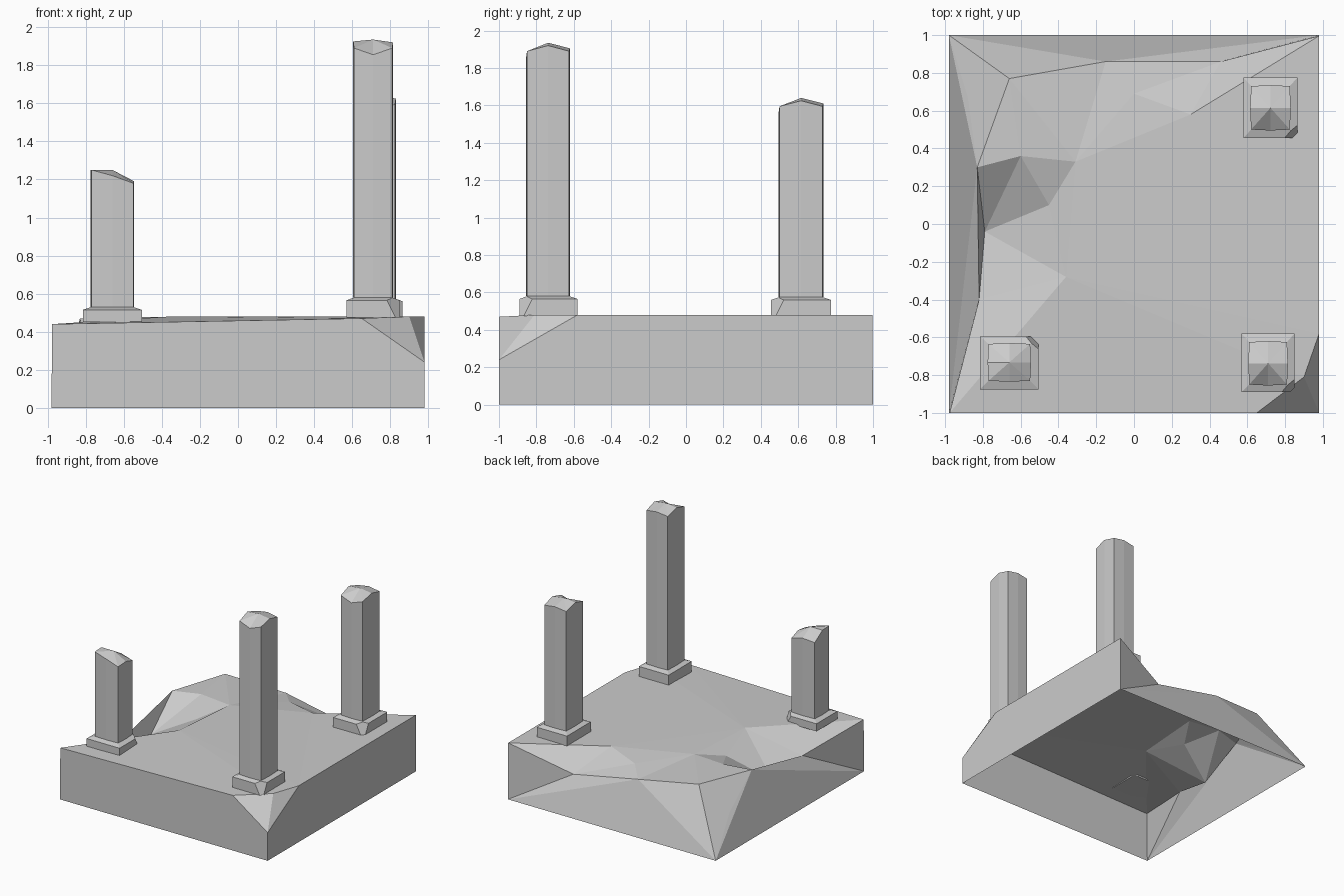
import bpy, bmesh
from mathutils import Vector
from mathutils.geometry import delaunay_2d_cdt

cube = bpy.data.objects.get("Cube")
if cube:
    bpy.data.objects.remove(cube, do_unlink=True)

stone = bpy.data.materials.new("grey stone")
stone.use_nodes = True
GREY = (0.6, 0.6, 0.6, 1)
stone.diffuse_color = GREY
stone.node_tree.nodes["Principled BSDF"].inputs["Base Color"].default_value = GREY


def finish(bm, name):
    mesh = bpy.data.meshes.new(name)
    bm.to_mesh(mesh)
    bm.free()
    mesh.materials.append(stone)
    obj = bpy.data.objects.new(name, mesh)
    bpy.context.collection.objects.link(obj)
    return obj


# Eroded ground block: named surface points, open underneath
X = 0.98
POINTS = {
    "back_left": (-X, 1, 0), "back_right": (X, 1, 0), "front_left": (-X, -1, 0),
    "back_right_top": (X, 0.996, 0.48), "front_left_top": (-X + 0.004, -1, 0.44),
    "chip_front": (0.65, -1, 0.47), "chip_low": (X, -1, 0.24),
    "chip_side": (X, -0.58, 0.48), "chip_inner": (0.9, -0.81, 0.48),
    "back_dip": (0.46, 0.86, 0.3), "back_mid": (-0.15, 0.86, 0.42),
    "back_hill": (-0.66, 0.77, 0.48), "slope_top": (0.3, 0.58, 0.475),
    "slope_mid": (0, 0.69, 0.45), "left_low": (-0.88, 0.67, 0.26),
    "left_hill": (-0.83, 0.3, 0.47), "gully_mouth": (-0.79, -0.04, 0.24),
    "left_bank": (-0.82, -0.4, 0.32), "gully_back": (-0.6, 0.36, 0.48),
    "gully_head": (-0.31, 0.33, 0.475), "gully_floor": (-0.45, 0.1, 0.41),
    "bank_top": (-0.36, -0.28, 0.48),
}
CREASES = [
    ("back_left", "back_hill"), ("back_left", "left_hill"),
    ("back_right_top", "slope_top"), ("back_right_top", "back_dip"),
    ("back_dip", "back_mid"), ("back_mid", "back_hill"),
    ("back_hill", "left_hill"), ("left_hill", "gully_mouth"),
    ("left_hill", "gully_back"), ("gully_back", "gully_head"),
    ("gully_head", "slope_mid"), ("gully_head", "slope_top"),
    ("gully_mouth", "gully_back"), ("gully_mouth", "gully_floor"),
    ("gully_floor", "gully_head"), ("gully_floor", "bank_top"),
    ("bank_top", "gully_head"), ("bank_top", "gully_mouth"),
    ("gully_mouth", "left_bank"), ("left_bank", "front_left_top"),
    ("bank_top", "front_left_top"), ("bank_top", "chip_inner"),
    ("chip_front", "chip_inner"), ("chip_inner", "chip_side"),
    ("chip_inner", "chip_low"),
]


def make_ground():
    names = list(POINTS)
    flat = [Vector(p[:2]) for p in POINTS.values()]
    edges = [(names.index(a), names.index(b)) for a, b in CREASES]
    result = delaunay_2d_cdt(flat, edges, [], 0, 1e-5)
    coords, faces, origins = result[0], result[2], result[3]
    bm = bmesh.new()
    made, lookup = [], {}
    for co, origin in zip(coords, origins):
        z = POINTS[names[origin[0]]][2] if origin else 0.47
        v = bm.verts.new((co.x, co.y, z))
        made.append(v)
        if origin:
            lookup[names[origin[0]]] = v
    for f in faces:
        face = bm.faces.new([made[i] for i in f])
        face.normal_update()
        if face.normal.z < 0:
            face.normal_flip()
    # Upright front and right walls
    corner = bm.verts.new((X, -1, 0))
    front = ["chip_low", "chip_front", "front_left_top", "front_left"]
    right = ["back_right", "back_right_top", "chip_side", "chip_low"]
    for wall in (front, right):
        bm.faces.new([corner] + [lookup[n] for n in wall])
    finish(bm, "ground_block")


def ring(bm, x0, x1, y0, y1, heights, bulge=0.0):
    """Eight points round a rectangle; heights is a 3x3 grid, front row first."""
    cx, cy = (x0 + x1) / 2, (y0 + y1) / 2
    order = [(0, 0), (1, 0), (2, 0), (2, 1), (2, 2), (1, 2), (0, 2), (0, 1)]
    verts = []
    for i, j in order:
        x, y = (x0, cx, x1)[i], (y0, cy, y1)[j]
        if i == 1:
            y += bulge * (j - 1)
        if j == 1:
            x += bulge * (i - 1)
        verts.append(bm.verts.new((x, y, heights[j][i])))
    return verts


def bridge(bm, low, high):
    for k in range(len(low)):
        n = (k + 1) % len(low)
        bm.faces.new((low[k], low[n], high[n], high[k]))


def level(z):
    return [[z] * 3] * 3


def make_pillar(name, shaft, plinth, z_low, z_high, top, chip_y):
    # Shaft with a worn faceted top
    bm = bmesh.new()
    low = ring(bm, *shaft, level(z_high), 0.005)
    high = ring(bm, *shaft, top, 0.005)
    bridge(bm, low, high)
    x0, x1, y0, y1 = shaft
    peak = bm.verts.new(((x0 + x1) / 2, (y0 + y1) / 2, top[1][1]))
    for k in range(8):
        bm.faces.new((high[k], high[(k + 1) % 8], peak))
    finish(bm, name + "_shaft")

    # Plinth with sloped shoulders and one broken corner
    bm = bmesh.new()
    base = ring(bm, *plinth, level(z_low))
    rim = ring(bm, *plinth, level(z_high - 0.015))
    neck = ring(bm, *shaft, level(z_high))
    bridge(bm, base, rim)
    bridge(bm, rim, neck)
    bm.faces.new(reversed(base))
    bm.faces.new(neck)
    px, py = plinth[1], plinth[2] if chip_y < 0 else plinth[3]
    cut = bmesh.ops.bisect_plane(
        bm, geom=bm.verts[:] + bm.edges[:] + bm.faces[:],
        plane_co=(px - 0.055, py, z_high - 0.04),
        plane_no=(1, chip_y, 0.5), clear_outer=True)
    rim_edges = [e for e in cut["geom_cut"] if isinstance(e, bmesh.types.BMEdge)]
    bmesh.ops.holes_fill(bm, edges=rim_edges)
    bmesh.ops.recalc_face_normals(bm, faces=bm.faces)
    finish(bm, name + "_plinth")


def gable(z):
    eave = z - 0.045
    return [[eave, z - 0.08, eave], [z - 0.01, z, z - 0.015], [eave, z - 0.03, eave]]


BROKEN = [[1.25, 1.22, 1.18], [1.25, 1.25, 1.19], [1.18, 1.19, 1.16]]

make_ground()
make_pillar("front_tall_pillar", (0.61, 0.81, -0.85, -0.625),
            (0.57, 0.85, -0.89, -0.58), 0.475, 0.58, gable(1.935), -1)
make_pillar("back_pillar", (0.62, 0.825, 0.5, 0.73),
            (0.58, 0.865, 0.455, 0.775), 0.475, 0.575, gable(1.64), -1)
make_pillar("broken_pillar", (-0.77, -0.55, -0.83, -0.635),
            (-0.815, -0.505, -0.875, -0.595), 0.45, 0.53, BROKEN, 1)
